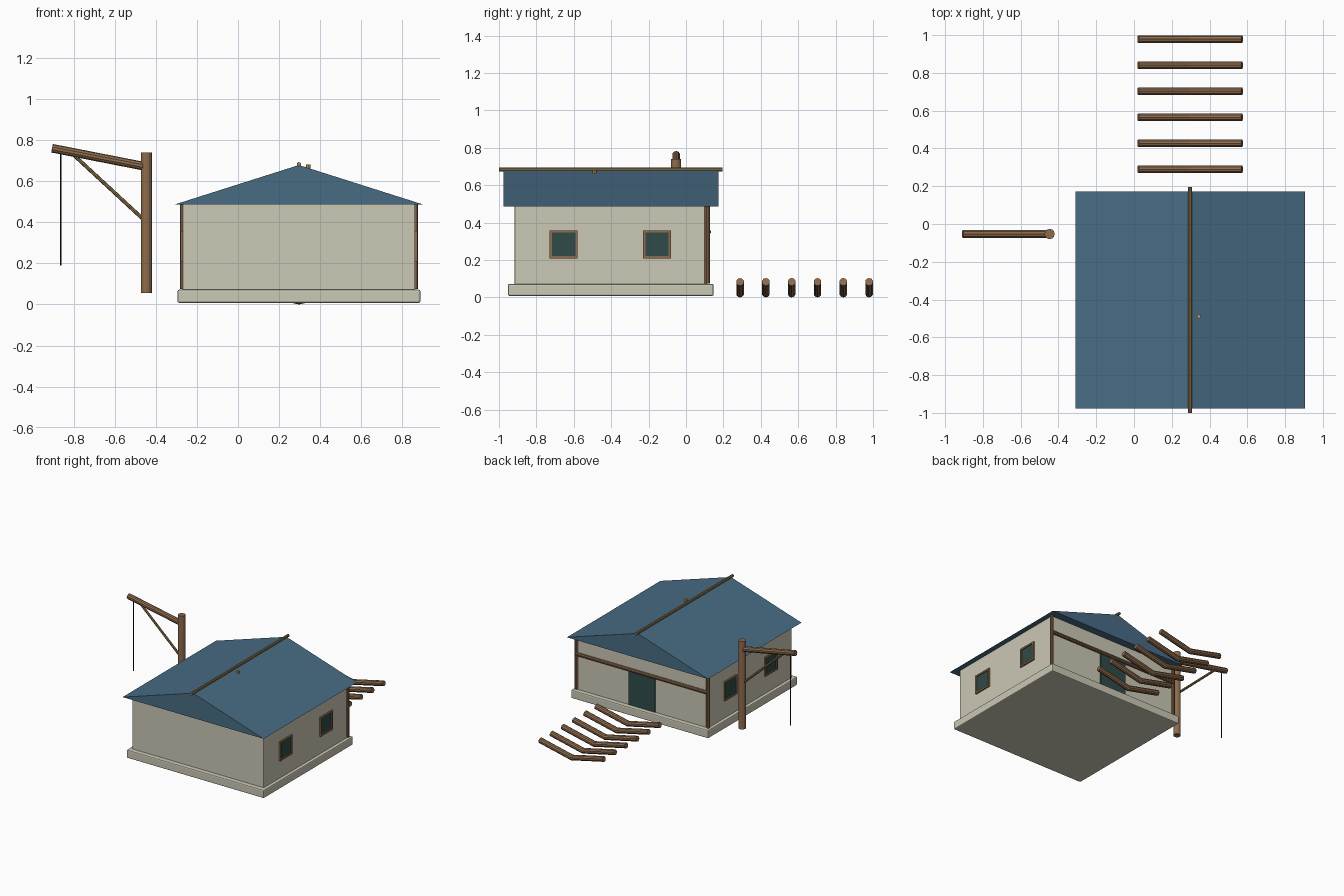
import bpy, bmesh
from mathutils import Vector

cube = bpy.data.objects.get("Cube")
if cube:
    bpy.data.objects.remove(cube, do_unlink=True)


def material(name, r, g, b):
    m = bpy.data.materials.new(name)
    m.use_nodes = True
    m.diffuse_color = (r, g, b, 1)
    bsdf = next(n for n in m.node_tree.nodes if n.type == 'BSDF_PRINCIPLED')
    bsdf.inputs["Base Color"].default_value = (r, g, b, 1)
    return m


PLASTER = material("cream plaster", 0.60, 0.58, 0.46)
ROOF = material("slate blue", 0.065, 0.15, 0.23)
WOOD = material("brown wood", 0.27, 0.15, 0.075)
POLE = material("golden wood", 0.30, 0.19, 0.075)
GLASS = material("dark teal", 0.028, 0.07, 0.068)
ROPE = material("black rope", 0.01, 0.01, 0.01)
BRASS = material("brass", 0.55, 0.35, 0.10)


def finish(bm, name, mat):
    mesh = bpy.data.meshes.new(name)
    bmesh.ops.recalc_face_normals(bm, faces=bm.faces[:])
    bm.to_mesh(mesh)
    bm.free()
    mesh.materials.append(mat)
    ob = bpy.data.objects.new(name, mesh)
    bpy.context.scene.collection.objects.link(ob)
    return ob


def box(name, lo, hi, mat, bevel=0):
    lo, hi = Vector(lo), Vector(hi)
    bm = bmesh.new()
    bmesh.ops.create_cube(bm, size=1)
    bmesh.ops.scale(bm, vec=hi - lo, verts=bm.verts)
    bmesh.ops.translate(bm, vec=(lo + hi) / 2, verts=bm.verts)
    ob = finish(bm, name, mat)
    if bevel:
        mod = ob.modifiers.new("soft edges", 'BEVEL')
        mod.width, mod.segments = bevel, 2
    return ob


def tube(name, points, radius, mat, sides=10):
    """Round timber swept along points lying in one vertical plane."""
    pts = [Vector(p) for p in points]
    bm = bmesh.new()
    rings = []
    for i, p in enumerate(pts):
        along = (pts[min(i + 1, len(pts) - 1)] - pts[max(i - 1, 0)]).normalized()
        turn = along.to_track_quat('Z', 'Y').to_matrix().to_4x4()
        turn.translation = p
        ring = bmesh.ops.create_circle(bm, segments=sides, radius=radius, matrix=turn)
        rings.append(ring["verts"])
    for a, b in zip(rings, rings[1:]):
        for k in range(sides):
            n = (k + 1) % sides
            bm.faces.new((a[k], a[n], b[n], b[k]))
    bm.faces.new(rings[0])
    bm.faces.new(rings[-1])
    return finish(bm, name, mat)


# House dimensions
CX = 0.297
X0, X1 = CX - 0.567, CX + 0.567
Y0, Y1 = -0.917, 0.113
FLOOR, EAVE, APEX = 0.075, 0.487, 0.68

# Plinth and walls
box("plinth", (CX - 0.592, -0.952, 0.008), (CX + 0.592, 0.148, 0.072), PLASTER, 0.008)
box("walls", (X0, Y0, FLOOR - 0.01), (X1, Y1, EAVE + 0.003), PLASTER, 0.006)

# Roof: solid gabled prism
bm = bmesh.new()
profile = [(CX - 0.608, EAVE), (CX + 0.608, EAVE), (CX, APEX)]
end = bm.faces.new([bm.verts.new((x, -0.977, z)) for x, z in profile])
moved = bmesh.ops.extrude_face_region(bm, geom=[end], use_keep_orig=True)["geom"]
bmesh.ops.translate(bm, vec=(0, 1.15, 0),
                    verts=[v for v in moved if isinstance(v, bmesh.types.BMVert)])
finish(bm, "roof", ROOF)
tube("ridge_pole", [(CX, -1.0, APEX + 0.003), (CX, 0.195, APEX + 0.003)], 0.011, POLE)
tube("roof_peg", [(0.343, -0.49, 0.655), (0.343, -0.49, 0.682)], 0.011, BRASS, 8)

# Timber framing on the back wall
for side, x in (("left", X1), ("right", X0)):
    tube("corner_post_" + side, [(x, Y1, FLOOR), (x, Y1, EAVE)], 0.014, WOOD)
tube("back_beam", [(X0, Y1 + 0.008, 0.35), (X1, Y1 + 0.008, 0.35)], 0.013, WOOD)

# Door
box("door", (CX - 0.115, Y1, FLOOR), (CX + 0.115, Y1 + 0.008, 0.337), GLASS)

# Windows on both side walls
W, T = 0.075, 0.013
for side, wall, out in (("left", X1, 1), ("right", X0, -1)):
    for i, y in enumerate((-0.654, -0.155)):
        z = 0.284
        tag = "%s_%d" % (side, i + 1)

        def bar(name, ya, za, yb, zb, depth, mat):
            xs = sorted((wall - out * 0.004, wall + out * depth))
            box(name + tag, (xs[0], y + ya, z + za), (xs[1], y + yb, z + zb), mat)

        bar("window_glass_", -W + T, -W + T, W - T, W - T, 0.004, GLASS)
        for s in (-1, 1):
            a, b = sorted((s * W, s * (W - T)))
            end = "lower_" if s < 0 else "upper_"
            jamb = "front_" if s < 0 else "back_"
            bar("window_%srail_" % end, -W, a, W, b, 0.011, WOOD)
            bar("window_%sjamb_" % jamb, a, -W + T, b, W - T, 0.011, WOOD)

# Hoist beside the house
PX, PY = -0.447, -0.053
tube("hoist_post", [(PX, PY, 0.056), (PX, PY, 0.74)], 0.027, WOOD, 12)
tube("hoist_arm", [(-0.907, PY, 0.762), (PX, PY, 0.672)], 0.021, WOOD)
tube("hoist_brace", [(-0.80, PY, 0.728), (PX, PY, 0.402)], 0.009, POLE, 8)
tube("hoist_rope", [(-0.864, PY, 0.75), (-0.864, PY, 0.19)], 0.004, ROPE, 6)

# Row of bent logs behind the house
for i in range(6):
    y = 0.289 + i * 0.138
    tube("log_%d" % (i + 1),
         [(CX - 0.275, y, 0.083), (CX, y, 0.021), (CX + 0.275, y, 0.083)], 0.021, WOOD)
